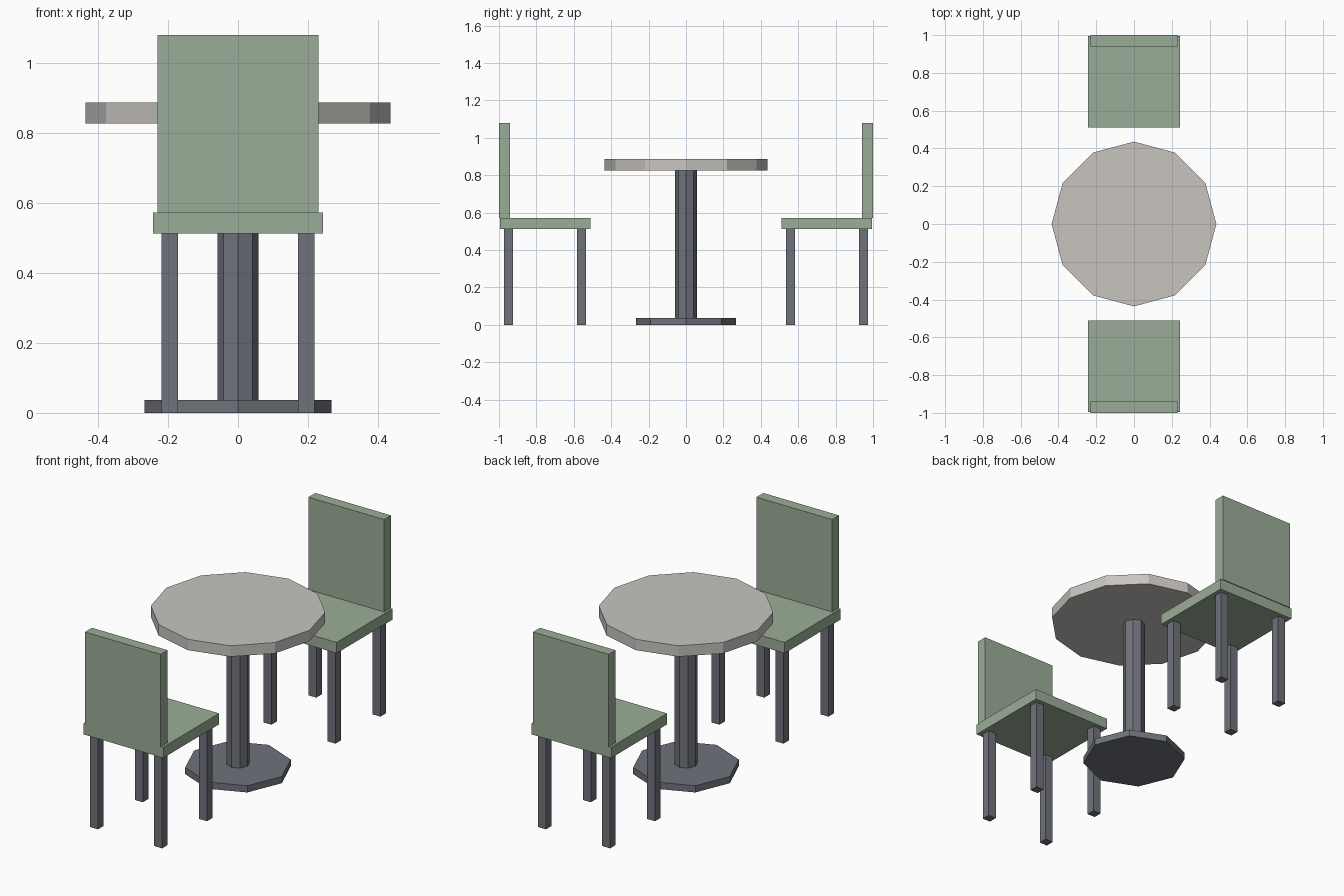
import bpy
from math import pi

cube = bpy.data.objects.get("Cube")
if cube:
    bpy.data.objects.remove(cube, do_unlink=True)


def material(name, rgb):
    mat = bpy.data.materials.new(name)
    mat.use_nodes = True
    mat.diffuse_color = (*rgb, 1)
    mat.node_tree.nodes["Principled BSDF"].inputs["Base Color"].default_value = (*rgb, 1)
    return mat


green = material("sage green", (0.33, 0.42, 0.31))
stone = material("pale stone", (0.58, 0.56, 0.53))
metal = material("slate grey", (0.16, 0.17, 0.20))


def finish(name, mat):
    obj = bpy.context.object
    obj.name = obj.data.name = name
    obj.data.materials.append(mat)
    bpy.ops.object.transform_apply(location=False, rotation=True, scale=True)
    return obj


def box(name, mat, centre, width, depth, bottom, top):
    x, y = centre
    bpy.ops.mesh.primitive_cube_add(size=1, location=(x, y, (bottom + top) / 2))
    bpy.context.object.scale = (width, depth, top - bottom)
    return finish(name, mat)


def disc(name, mat, sides, radius, bottom, top):
    bpy.ops.mesh.primitive_cylinder_add(
        vertices=sides, radius=radius, depth=top - bottom,
        location=(0, 0, (bottom + top) / 2), rotation=(0, 0, pi / 2))
    return finish(name, mat)


# Pedestal table
disc("table_base", metal, 8, 0.267, 0, 0.037)
disc("table_column", metal, 8, 0.058, 0.037, 0.826)
disc("table_top", stone, 12, 0.436, 0.826, 0.886)

# Two chairs facing the table
for side, label in ((-1, "front"), (1, "back")):
    middle = 0.753
    box(f"{label}_chair_seat", green, (0, side * middle), 0.485, 0.485, 0.512, 0.572)
    box(f"{label}_chair_backrest", green, (0, side * 0.97), 0.46, 0.06, 0.572, 1.08)
    for x, hand in ((-0.195, "right"), (0.195, "left")):
        for offset, place in ((-0.195, "inner"), (0.195, "outer")):
            box(f"{label}_chair_{hand}_{place}_leg", metal,
                (x, side * (middle + offset)), 0.048, 0.048, 0, 0.512)
